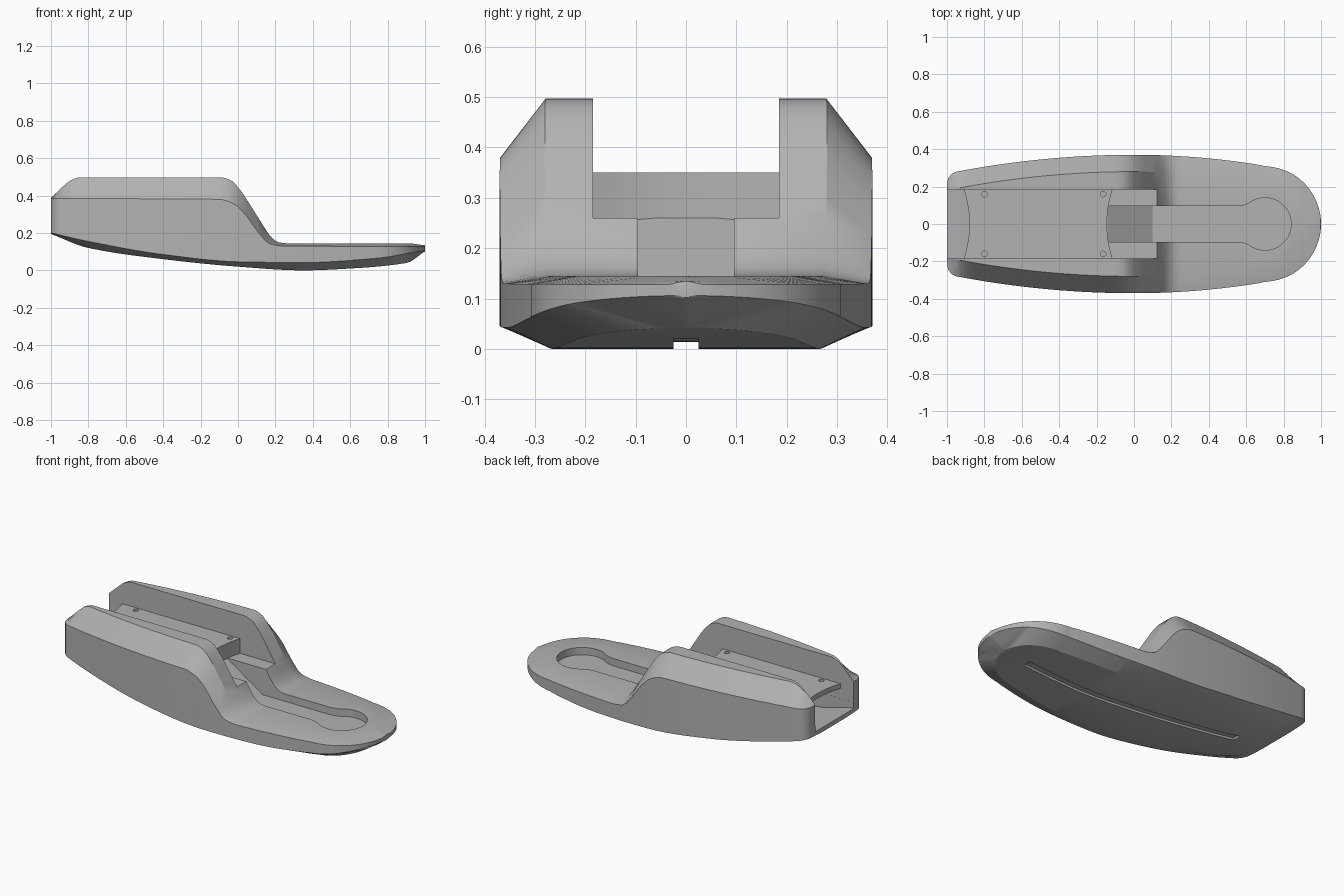
import bpy, bmesh, math

if "Cube" in bpy.data.objects:
    bpy.data.objects.remove(bpy.data.objects["Cube"])

grey = bpy.data.materials.new("mid grey")
grey.diffuse_color = (0.45, 0.45, 0.45, 1)
grey.use_nodes = True
grey.node_tree.nodes["Principled BSDF"].inputs["Base Color"].default_value = grey.diffuse_color


def add_object(name, bm):
    bmesh.ops.recalc_face_normals(bm, faces=bm.faces)
    mesh = bpy.data.meshes.new(name)
    bm.to_mesh(mesh)
    bm.free()
    obj = bpy.data.objects.new(name, mesh)
    bpy.context.collection.objects.link(obj)
    mesh.materials.append(grey)
    return obj


def loft(name, rings):
    bm = bmesh.new()
    loops = [[bm.verts.new(p) for p in ring] for ring in rings]
    n = len(loops[0])
    for a, b in zip(loops, loops[1:]):
        for i in range(n):
            j = (i + 1) % n
            bm.faces.new((a[i], a[j], b[j], b[i]))
    bm.faces.new(loops[0][::-1])
    bm.faces.new(loops[-1])
    return add_object(name, bm)


def prism_z(name, pts, lo, hi):
    return loft(name, [[(x, y, z) for x, y in pts] for z in (lo, hi)])


def prism_y(name, pts, half):
    return loft(name, [[(x, y, z) for x, z in pts] for y in (-half, half)])


def select(obj):
    bpy.ops.object.select_all(action='DESELECT')
    obj.select_set(True)
    bpy.context.view_layer.objects.active = obj


def cut(obj, cutter):
    mod = obj.modifiers.new("cut", 'BOOLEAN')
    mod.operation = 'DIFFERENCE'
    mod.solver = 'EXACT'
    mod.object = cutter
    select(obj)
    bpy.ops.object.modifier_apply(modifier=mod.name)
    bpy.data.objects.remove(cutter, do_unlink=True)


def curve(pts, x):
    """Smooth interpolation without overshoot."""
    sec = [(b[1] - a[1]) / (b[0] - a[0]) for a, b in zip(pts, pts[1:])]
    inner = [2 * a * b / (a + b) if a * b > 0 else 0 for a, b in zip(sec, sec[1:])]
    m = [sec[0]] + inner + [sec[-1]]
    x = min(max(x, pts[0][0]), pts[-1][0])
    i = max(k for k in range(len(sec)) if pts[k][0] <= x)
    h = pts[i + 1][0] - pts[i][0]
    t = (x - pts[i][0]) / h
    return (pts[i][1] * (1 + 2 * t) * (1 - t) ** 2 + m[i] * h * t * (1 - t) ** 2
            + pts[i + 1][1] * t * t * (3 - 2 * t) + m[i + 1] * h * t * t * (t - 1))


# Height curves along the length: keel, lower side edge, upper side edge, top
KEEL = [(-1, .195), (-.8, .12), (-.4, .06), (0, .02), (.35, 0), (.6, .01), (.9, .04), (1, .102)]
LOWER = [(-1, .2), (-.8, .155), (-.4, .085), (0, .046), (.35, .042), (.76, .067), (.92, .093), (1, .106)]
UPPER = [(-1, .385), (-.1, .38), (-.03, .36), (.03, .31), (.1, .215), (.17, .142), (.25, .13), (1, .128)]
TOP = [(-1, .392), (-.95, .435), (-.9, .478), (-.85, .497), (-.09, .497), (-.04, .483), (0, .445),
       (.1, .295), (.18, .175), (.21, .152), (.25, .145), (.9, .145), (1, .134)]


def half_width(x, inset=0.0):
    w = .37 - (.1 if x < 0 else .12) * x * x
    if x < -.93:                                   # rounded rear corners
        w = .2135 + math.sqrt(max(.07 ** 2 - (x + .93) ** 2, 0))
    w -= inset
    if x > .69:                                    # round nose
        w = min(w, math.sqrt(max((.31 - inset) ** 2 - (x - .69) ** 2, 0)))
    return max(w, .004)


def section(x):
    w, wi = half_width(x), half_width(x, .09)
    half = [(wi, curve(KEEL, x)), (w, curve(LOWER, x)), (w, curve(UPPER, x)), (wi, curve(TOP, x))]
    return [(x, y, z) for y, z in half] + [(x, -y, z) for y, z in half[::-1]]


# Hull
stations = [-1, -.997, -.99, -.975, -.955] + [-.93 + .025 * i for i in range(69)]
stations += [.69 + .31 * math.sin(.36 + (1.53 - .36) * i / 18) for i in range(1, 19)]
hull = loft("hull", [section(x) for x in stations])

# Open channel along the raised rear half
cut(hull, prism_y("channel_cutter", [(-1.1, .26), (.4, .26), (.4, .7), (-1.1, .7)], .185))

# Compartment below the deck, open at the rear
cut(hull, prism_y("compartment_cutter",
                  [(-1.1, .222), (-.98, .222), (-.8, .175), (-.3, .12), (-.3, .4), (-1.1, .4)], .1845))

# Ramp from the ledge into the keyhole recess
cut(hull, prism_y("ramp_cutter", [(-.145, .262), (.1, .1), (.105, .1), (.105, .7), (-.145, .7)], .095))

# Keyhole recess in the low front half
a0 = math.radians(128)
arc = [a0 - 2 * a0 * i / 44 for i in range(45)]
keyhole = [(.1, .095), (.55, .095), (.585, .1)]
keyhole += [(.7 + .14 * math.cos(a), .14 * math.sin(a)) for a in arc]
keyhole += [(.585, -.1), (.55, -.095), (.1, -.095)]
cut(hull, prism_z("keyhole_cutter", keyhole, .1, .7))

# Narrow groove that follows the keel
xs = [-.72 + 1.47 * i / 24 for i in range(25)]
cut(hull, prism_y("groove_cutter", [(x, curve(KEEL, x) + .013) for x in xs] + [(.75, -.1), (-.72, -.1)], .025))


# Deck plate with hollowed ends, and the block that closes its front
def hollow_end(x, bow):
    ys = [-.185 + .37 * i / 12 for i in range(13)]
    return [(x + bow * (1 - (y / .185) ** 2), y) for y in ys]


front = hollow_end(-.115, -.03)
deck = prism_z("deck", front + hollow_end(-.91, .03)[::-1], .32, .35)
for x in (-.8, -.165):
    for y in (-.16, .16):
        ring = [(x + .015 * math.cos(k * math.pi / 8), y + .015 * math.sin(k * math.pi / 8)) for k in range(16)]
        cut(deck, prism_z("screw_hole_cutter", ring, .335, .4))
block = prism_z("deck_front_block", front + [(-.32, .185), (-.32, -.185)], .255, .3205)

for obj in (hull, deck, block):
    select(obj)
    bpy.ops.object.shade_smooth_by_angle(angle=math.radians(25))
